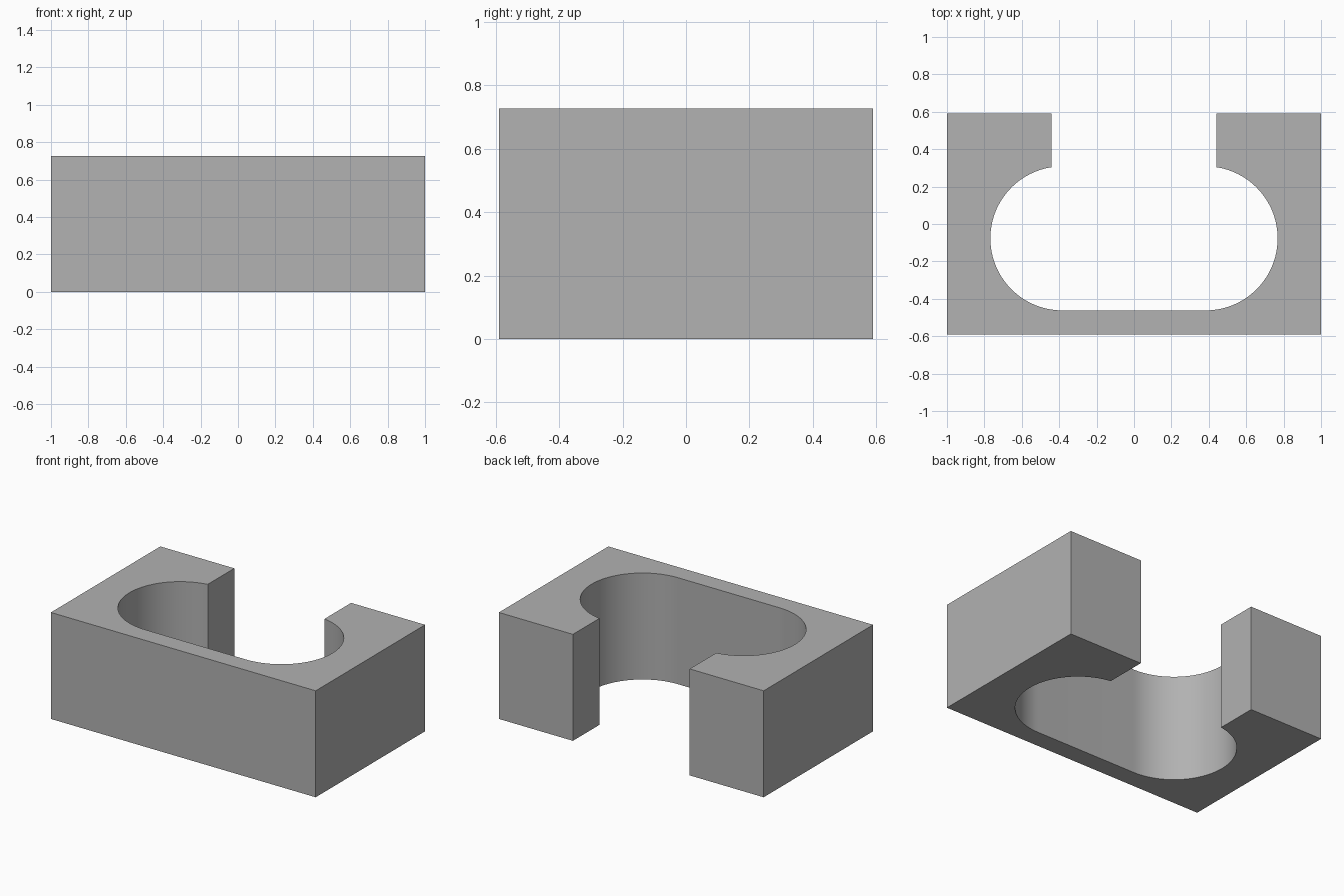
import bpy, bmesh
from math import sin, cos, radians

cube = bpy.data.objects.get("Cube")
if cube:
    bpy.data.objects.remove(cube, do_unlink=True)

HALF_W, HALF_D, HEIGHT = 1.0, 0.59, 0.727
SLOT_X, SLOT_Y, RADIUS = 0.383, -0.077, 0.385   # centre and radius of the rounded pocket end
MOUTH = 0.441                                   # half width of the rear opening
STEPS = 48

# Right half of the outline: front corner, back corner, mouth, then round the pocket end
lip = (RADIUS**2 - (MOUTH - SLOT_X)**2) ** 0.5
half = [(HALF_W, -HALF_D), (HALF_W, HALF_D), (MOUTH, HALF_D), (MOUTH, SLOT_Y + lip)]
start = 90 - 8.66
for i in range(1, STEPS + 1):
    a = radians(start + (-90 - start) * i / STEPS)
    half.append((SLOT_X + RADIUS * cos(a), SLOT_Y + RADIUS * sin(a)))
outline = half + [(-x, y) for x, y in reversed(half)]

# Extrude the outline into the slotted block
bm = bmesh.new()
base = bm.faces.new([bm.verts.new((x, y, 0)) for x, y in outline])
top = bmesh.ops.extrude_face_region(bm, geom=[base], use_keep_orig=True)
bmesh.ops.translate(bm, vec=(0, 0, HEIGHT),
                    verts=[v for v in top["geom"] if isinstance(v, bmesh.types.BMVert)])
bmesh.ops.recalc_face_normals(bm, faces=bm.faces)
mesh = bpy.data.meshes.new("slotted_block")
bm.to_mesh(mesh)
bm.free()
block = bpy.data.objects.new("slotted_block", mesh)
bpy.context.collection.objects.link(block)

# Plain grey
grey = bpy.data.materials.new("grey")
grey.use_nodes = True
colour = (0.445, 0.445, 0.445, 1)
grey.diffuse_color = colour
grey.node_tree.nodes["Principled BSDF"].inputs["Base Color"].default_value = colour
mesh.materials.append(grey)

# Smooth pocket walls, sharp block edges
bpy.ops.object.select_all(action="DESELECT")
block.select_set(True)
bpy.context.view_layer.objects.active = block
bpy.ops.object.shade_smooth_by_angle(angle=radians(8))
